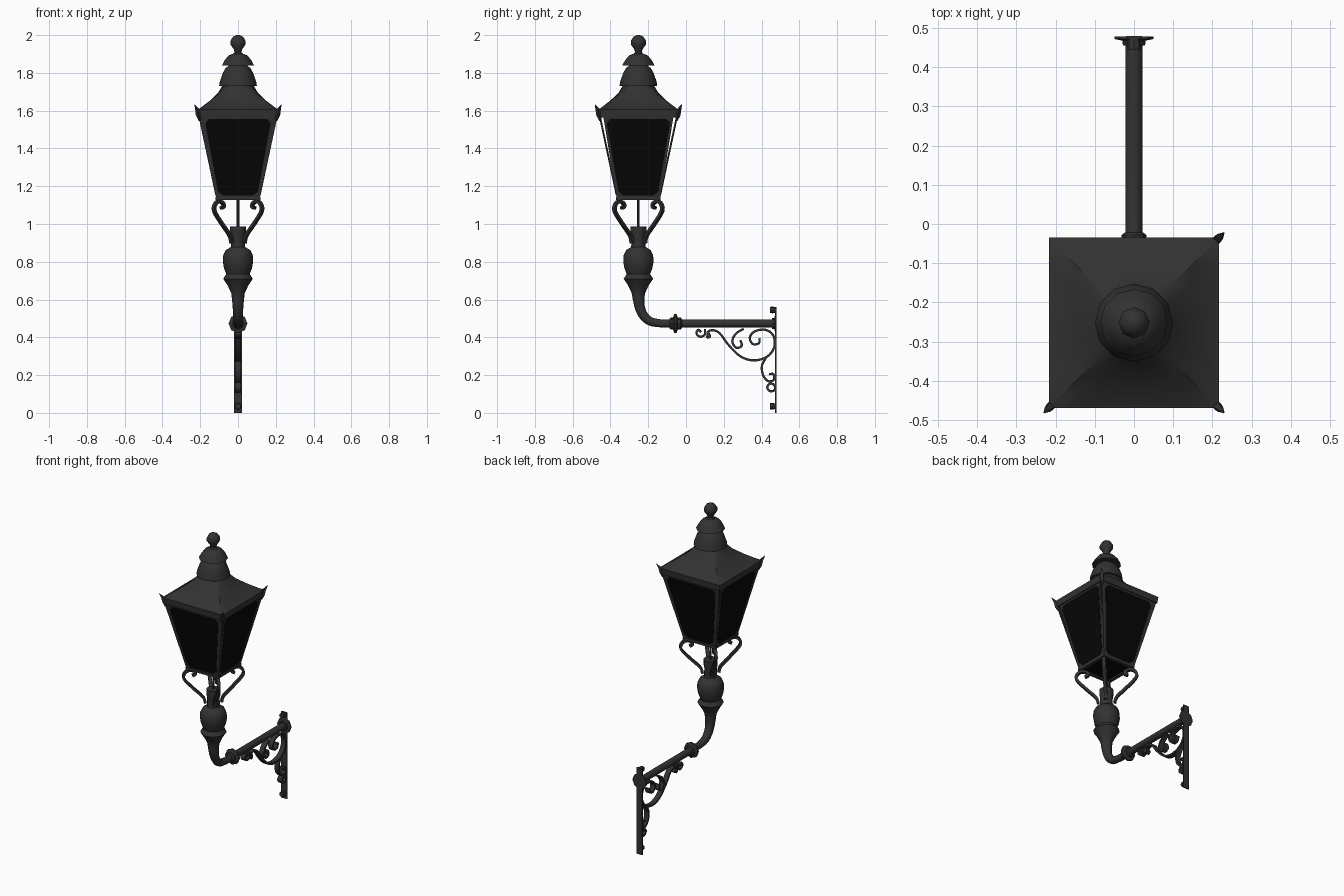
import bpy, bmesh, math
from mathutils import Vector, Matrix

if "Cube" in bpy.data.objects:
    bpy.data.objects.remove(bpy.data.objects["Cube"])

CY = -0.252            # lantern axis
ARM_Z = 0.473          # arm height


def material(name, v):
    m = bpy.data.materials.new(name)
    m.diffuse_color = (v, v, v, 1)
    m.use_nodes = True
    m.node_tree.nodes["Principled BSDF"].inputs["Base Color"].default_value = m.diffuse_color
    return m


IRON = material("dark iron", 0.032)
GLASS = material("black glass", 0.002)


def finish(name, bm, mat=IRON, matrix=Matrix(), angle=35):
    bm.transform(matrix)
    bmesh.ops.recalc_face_normals(bm, faces=bm.faces)
    me = bpy.data.meshes.new(name)
    bm.to_mesh(me)
    bm.free()
    me.materials.append(mat)
    for p in me.polygons:
        p.use_smooth = True
    me.set_sharp_from_angle(angle=math.radians(angle))
    ob = bpy.data.objects.new(name, me)
    bpy.context.collection.objects.link(ob)
    return ob


def loft(name, rings, mat=IRON, matrix=Matrix(), angle=35):
    """Skin a list of equal-length vertex rings and cap both ends."""
    bm = bmesh.new()
    vs = [[bm.verts.new(p) for p in r] for r in rings]
    n = len(vs[0])
    for a, b in zip(vs, vs[1:]):
        for i in range(n):
            bm.faces.new((a[i], a[(i + 1) % n], b[(i + 1) % n], b[i]))
    bm.faces.new(vs[0])
    bm.faces.new(vs[-1])
    return finish(name, bm, mat, matrix, angle)


def lathe(name, prof, n=12, matrix=Matrix.Translation((0, CY, 0)), angle=35):
    rings = [[(r * math.cos(2 * math.pi * i / n), r * math.sin(2 * math.pi * i / n), z)
              for i in range(n)] for r, z in prof]
    return loft(name, rings, matrix=matrix, angle=angle)


def box(name, lo, hi, mat=IRON):
    rings = [[(lo[0], lo[1], z), (hi[0], lo[1], z), (hi[0], hi[1], z), (lo[0], hi[1], z)]
             for z in (lo[2], hi[2])]
    return loft(name, rings, mat)


def spline(pts, k=4):
    """Catmull-Rom through tuples of any size."""
    v = [Vector(p) for p in pts]
    v = [2 * v[0] - v[1]] + v + [2 * v[-1] - v[-2]]
    out = []
    for a, b, c, d in zip(v, v[1:], v[2:], v[3:]):
        for i in range(k):
            t = i / k
            out.append(0.5 * (2 * b + (c - a) * t + (2 * a - 5 * b + 4 * c - d) * t * t
                              + (3 * b - a - 3 * c + d) * t ** 3))
    return out + [v[-2]]


def sweep(name, path, section, matrix=Matrix()):
    """Sweep a section along a path of (y, z, scale) in the x = 0 plane."""
    rings = []
    for i, p in enumerate(path):
        t = (path[min(i + 1, len(path) - 1)] - path[max(i - 1, 0)]).xy.normalized()
        rings.append([(a * p.z, p.x - t.y * b * p.z, p.y + t.x * b * p.z) for a, b in section])
    return loft(name, rings, matrix=matrix, angle=40)


def strip(w, t):
    return [(-w, -t), (w, -t), (w, t), (-w, t)]


# roof: square eaves blending into a round collar
def roof_ring(s, z, sq, n=32):
    ring = []
    for i in range(n):
        a = 2 * math.pi * (i + 0.0) / n
        c, d = math.cos(a), math.sin(a)
        k = s * ((1 - sq) + sq / max(abs(c), abs(d)))
        ring.append((k * c, k * d, z))
    return ring


at_lamp = Matrix.Translation((0, CY, 0))
loft("roof", [roof_ring(0.212, 1.565, 1), roof_ring(0.217, 1.605, 1), roof_ring(0.208, 1.608, 1),
              roof_ring(0.15, 1.652, 0.9), roof_ring(0.105, 1.695, 0.6),
              roof_ring(0.078, 1.74, 0)], matrix=at_lamp)

# chimney tiers and finial
lathe("chimney", [(0.075, 1.73), (0.1, 1.73), (0.096, 1.755), (0.08, 1.80), (0.066, 1.825),
                  (0.05, 1.838), (0.086, 1.838), (0.07, 1.868), (0.05, 1.892), (0.025, 1.902)])
lathe("finial", [(0.03, 1.895), (0.018, 1.91), (0.022, 1.925), (0.04, 1.95), (0.04, 1.97),
                 (0.026, 1.992), (0.008, 2.0)], 8, angle=50)

# corner horns (the rear left one is missing)
for sx, sy in ((-1, -1), (1, -1), (1, 1)):
    rings = []
    for o, z, r in ((0.203, 1.545, 0.004), (0.208, 1.575, 0.015), (0.214, 1.605, 0.013),
                    (0.229, 1.632, 0.002)):
        rings.append([(sx * o + r * a, sy * o + r * b, z)
                      for a, b in ((1, 0), (0, 1), (-1, 0), (0, -1))])
    loft("corner_horn", rings, matrix=at_lamp)

# lantern sides: tilted frame plates with clipped-corner panes
ZB, ZT = 1.13, 1.57


def plate(name, wb, wt, z0, z1, clip, inner, outer, mat, matrix):
    def w(z):
        return wb + (wt - wb) * (z - ZB) / (ZT - ZB)

    def dist(z):
        return 0.113 + (0.207 - 0.113) * (z - ZB) / (ZT - ZB)
    half = [(w(z0) - clip, z0), (w(z0 + clip), z0 + clip),
            (w(z1 - clip), z1 - clip), (w(z1) - clip, z1)]
    outline = half + [(-x, z) for x, z in reversed(half)]
    loft(name, [[(x, -dist(z) + o, z) for x, z in outline] for o in (inner, -outer)],
         mat, matrix, 20)


for k in range(4):
    m = at_lamp @ Matrix.Rotation(k * math.pi / 2, 4, 'Z')
    top = 0.209 if k % 2 == 0 else 0.186      # side frames are narrower
    plate("lantern_frame", 0.114, top, ZB, ZT, 0.001, 0.008, 0, IRON, m)
    plate("lantern_pane", 0.098, 0.18 if k % 2 == 0 else 0.174, 1.15, 1.555, 0.022,
          0, 0.002, GLASS, m)
    # bottom rim
    loft("bottom_rim", [[(-s, -0.118, z), (s, -0.118, z), (s - 0.02, -0.098, z),
                         (-s + 0.02, -0.098, z)] for s, z in ((0.118, 1.128), (0.118, 1.142))],
         matrix=m)
    # scroll support reaching to each lower corner
    prof = [(0.035, 0.90), (0.045, 0.94), (0.09, 1.005), (0.127, 1.065), (0.126, 1.1),
            (0.107, 1.12), (0.084, 1.112), (0.078, 1.093), (0.092, 1.083)]
    path = spline([(r * 1.38, z, 1) for r, z in prof])
    sweep("support_scroll", path, strip(0.01, 0.008),
          m @ Matrix.Rotation(math.pi / 4, 4, 'Z'))
box("bottom_pane", (-0.1, CY - 0.1, 1.137), (0.1, CY + 0.1, 1.143), GLASS)
lathe("gas_rod", [(0.007, 0.97), (0.007, 1.14)], 8)

# turned post
lathe("post", [(0.03, 0.60), (0.036, 0.635), (0.055, 0.675), (0.078, 0.71), (0.062, 0.735),
               (0.074, 0.765), (0.08, 0.80), (0.078, 0.835), (0.065, 0.862), (0.038, 0.878),
               (0.037, 0.93), (0.042, 0.955), (0.042, 0.988)])

# elbow and horizontal arm
tube = [(math.cos(i * math.pi / 5), math.sin(i * math.pi / 5)) for i in range(10)]
elbow = spline([(CY, 0.63, 0.035), (-0.247, 0.57, 0.029), (-0.228, 0.52, 0.026),
                (-0.19, 0.485, 0.024), (-0.13, ARM_Z, 0.022)])
sweep("arm", elbow + [Vector((0.475, ARM_Z, 0.022))], tube)
along_arm = Matrix.Translation((0, 0, ARM_Z)) @ Matrix.Rotation(-math.pi / 2, 4, 'X')
lathe("arm_collar", [(0.024, -0.088), (0.032, -0.08), (0.032, -0.068), (0.05, -0.062),
                     (0.05, -0.05), (0.032, -0.044), (0.032, -0.028), (0.024, -0.022)],
      8, along_arm)
lathe("arm_flange", [(0.028, 0.455), (0.03, 0.468), (0.05, 0.472), (0.05, 0.479)], 8, along_arm)

# wall plate and its bolts
box("wall_plate", (-0.021, 0.472, 0.0), (0.021, 0.48, 0.56))
for z in (0.545, 0.035):
    lathe("plate_bolt", [(0.016, 0.445), (0.018, 0.458), (0.014, 0.474)], 8,
          Matrix.Translation((0, 0, z)) @ Matrix.Rotation(-math.pi / 2, 4, 'X'))

# wrought scrolls under the arm, as (y, z)
scrolls = {
    "small_scroll": [(0.10, 0.445), (0.10, 0.415), (0.075, 0.403), (0.055, 0.42), (0.065, 0.44),
                     (0.08, 0.428)],
    "main_scroll": [(0.12, 0.43), (0.112, 0.40), (0.128, 0.405), (0.118, 0.43), (0.145, 0.438),
                    (0.18, 0.42), (0.225, 0.36), (0.29, 0.298), (0.36, 0.278), (0.43, 0.298),
                    (0.468, 0.35), (0.462, 0.41), (0.42, 0.44), (0.365, 0.432), (0.338, 0.40),
                    (0.352, 0.365), (0.385, 0.368), (0.39, 0.395)],
    "middle_scroll": [(0.305, 0.445), (0.265, 0.42), (0.245, 0.38), (0.265, 0.345),
                      (0.295, 0.355), (0.288, 0.385)],
    "lower_scroll": [(0.425, 0.295), (0.402, 0.25), (0.408, 0.20), (0.435, 0.168),
                     (0.465, 0.175), (0.462, 0.205), (0.44, 0.205)],
    "lower_ring": [(0.468, 0.15), (0.445, 0.155), (0.43, 0.135), (0.445, 0.115), (0.468, 0.12),
                   (0.472, 0.14), (0.462, 0.15)],
}
for name, pts in scrolls.items():
    sweep(name, spline([(y, z, 1) for y, z in pts]), strip(0.016, 0.006))
